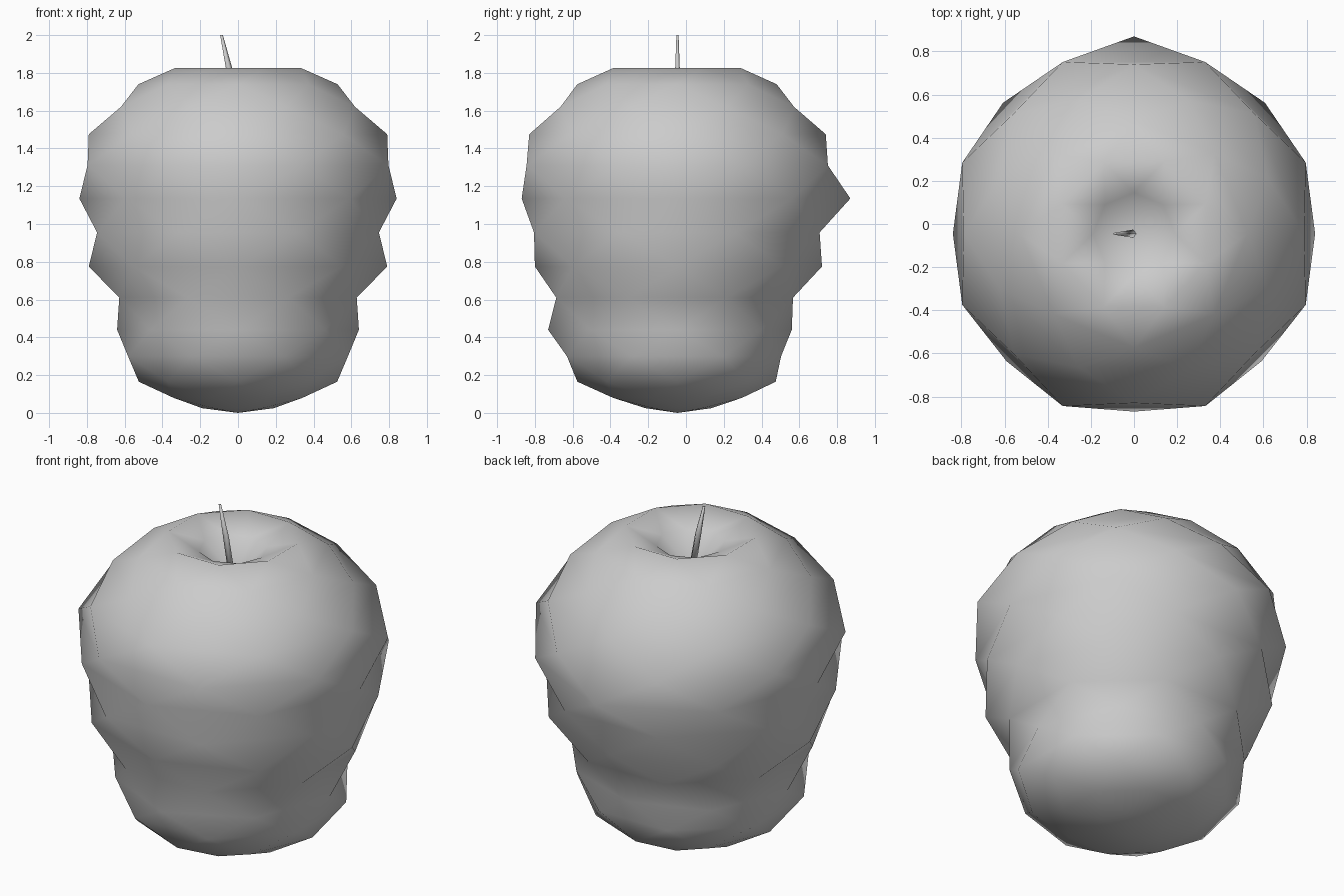
import bpy, bmesh
from math import sin, cos, pi
from mathutils import Vector

if "Cube" in bpy.data.objects:
    bpy.data.objects.remove(bpy.data.objects["Cube"])

CY = -0.045   # the apple's axis sits slightly towards the front
N = 8         # sides per ring; every other ring is turned half a step

# height, side radius, front radius, back radius
RINGS = [
    (0.025, 0.19, 0.17, 0.18),
    (0.08, 0.37, 0.37, 0.37),
    (0.165, 0.525, 0.53, 0.52),
    (0.30, 0.63, 0.635, 0.58),
    (0.44, 0.64, 0.685, 0.605),
    (0.61, 0.68, 0.70, 0.655),
    (0.775, 0.79, 0.755, 0.765),
    (0.955, 0.807, 0.828, 0.817),
    (1.135, 0.84, 0.825, 0.915),
    (1.31, 0.862, 0.866, 0.862),
    (1.475, 0.79, 0.785, 0.785),
    (1.62, 0.671, 0.671, 0.667),
    (1.74, 0.527, 0.53, 0.525),
    (1.826, 0.36, 0.37, 0.362),
    (1.755, 0.19, 0.19, 0.19),
]


def make_object(name, bm):
    bmesh.ops.recalc_face_normals(bm, faces=bm.faces)
    for f in bm.faces:
        f.smooth = True
    me = bpy.data.meshes.new(name)
    bm.to_mesh(me)
    bm.free()
    ob = bpy.data.objects.new(name, me)
    bpy.context.collection.objects.link(ob)
    return ob


def cap(bm, ring, tip):
    for i in range(len(ring)):
        bm.faces.new((ring[i], ring[(i + 1) % len(ring)], tip))


# Apple body: staggered rings joined by triangles
bm = bmesh.new()
rings = []
for k, (z, side, front, back) in enumerate(RINGS):
    ring = []
    for i in range(N):
        a = 2 * pi * (i + 0.5 * (k % 2)) / N
        end = back if sin(a) > 0 else front
        r = side + (end - side) * sin(a) ** 4
        ring.append(bm.verts.new((r * cos(a), CY + r * sin(a), z)))
    rings.append(ring)
for k in range(len(rings) - 1):
    lo, hi = rings[k], rings[k + 1]
    if k % 2:
        lo, hi = hi, lo   # lo is always the unturned ring
    for i in range(N):
        j = (i + 1) % N
        bm.faces.new((lo[i], lo[j], hi[i]))
        bm.faces.new((hi[i], lo[j], hi[j]))
cap(bm, rings[0], bm.verts.new((0, CY, 0)))
cap(bm, rings[-1], bm.verts.new((0, CY, 1.60)))
make_object("apple_body", bm)

# Stem: thin leaning taper rising out of the dimple
bm = bmesh.new()
levels = []
for x, z, rx, ry in [(-0.008, 1.60, 0.02, 0.02),
                     (-0.048, 1.82, 0.019, 0.013),
                     (-0.088, 2.0, 0.008, 0.006)]:
    levels.append([bm.verts.new((x + rx * cos(2 * pi * i / 5),
                                 CY + ry * sin(2 * pi * i / 5), z))
                   for i in range(5)])
for a, b in zip(levels, levels[1:]):
    for i in range(5):
        j = (i + 1) % 5
        bm.faces.new((a[i], a[j], b[j], b[i]))
bm.faces.new(levels[0])
bm.faces.new(levels[-1])
make_object("stem", bm)
